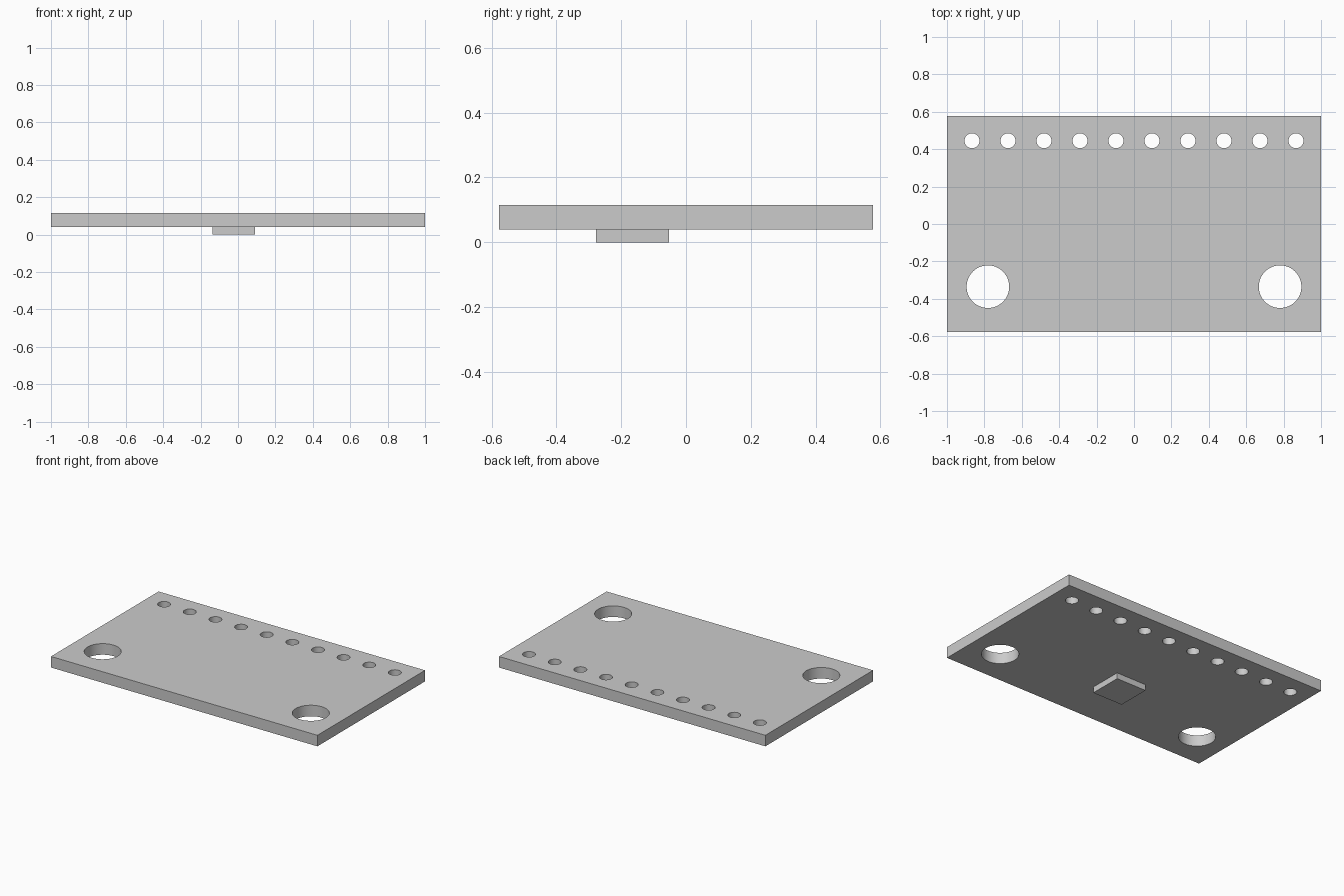
import bpy

cube = bpy.data.objects.get("Cube")
if cube:
    bpy.data.objects.remove(cube, do_unlink=True)

grey = bpy.data.materials.new("light_grey")
grey.use_nodes = True
colour = (0.6, 0.6, 0.6, 1)
grey.diffuse_color = colour
grey.node_tree.nodes["Principled BSDF"].inputs["Base Color"].default_value = colour


def box(name, low, high):
    centre = [(a + b) / 2 for a, b in zip(low, high)]
    bpy.ops.mesh.primitive_cube_add(size=1, location=centre)
    ob = bpy.context.object
    ob.name = name
    ob.scale = [b - a for a, b in zip(low, high)]
    bpy.ops.object.transform_apply(location=False, rotation=False, scale=True)
    ob.data.materials.append(grey)
    return ob


# Flat board and the small square chip beneath it
board = box("board", (-1, -0.577, 0.04), (1, 0.577, 0.115))
box("underside_chip", (-0.135, -0.278, 0), (0.09, -0.052, 0.04))

# Two mounting holes and a row of ten pin holes
holes = [(side * 0.781, -0.335, 0.114, 48) for side in (-1, 1)]
holes += [((i - 4.5) * 0.1925, 0.445, 0.04, 32) for i in range(10)]
cutters = []
for x, y, radius, sides in holes:
    bpy.ops.mesh.primitive_cylinder_add(vertices=sides, radius=radius, depth=0.3,
                                        location=(x, y, 0.08))
    cutter = bpy.context.object
    cutter.data.materials.append(grey)
    cutters.append(cutter)

# Join the cutters, drill the board, then drop the helper
bpy.ops.object.select_all(action='DESELECT')
for cutter in cutters:
    cutter.select_set(True)
bpy.context.view_layer.objects.active = cutters[0]
bpy.ops.object.join()
drill = bpy.context.object
drill.name = "hole_cutter"
drill.hide_render = True

bpy.ops.object.select_all(action='DESELECT')
board.select_set(True)
bpy.context.view_layer.objects.active = board
cut = board.modifiers.new("holes", 'BOOLEAN')
cut.operation = 'DIFFERENCE'
cut.solver = 'EXACT'
cut.object = drill
bpy.ops.object.modifier_apply(modifier=cut.name)
bpy.data.objects.remove(drill, do_unlink=True)

# Smooth hole walls with crisp rims
bpy.ops.object.shade_smooth_by_angle(angle=0.6)
